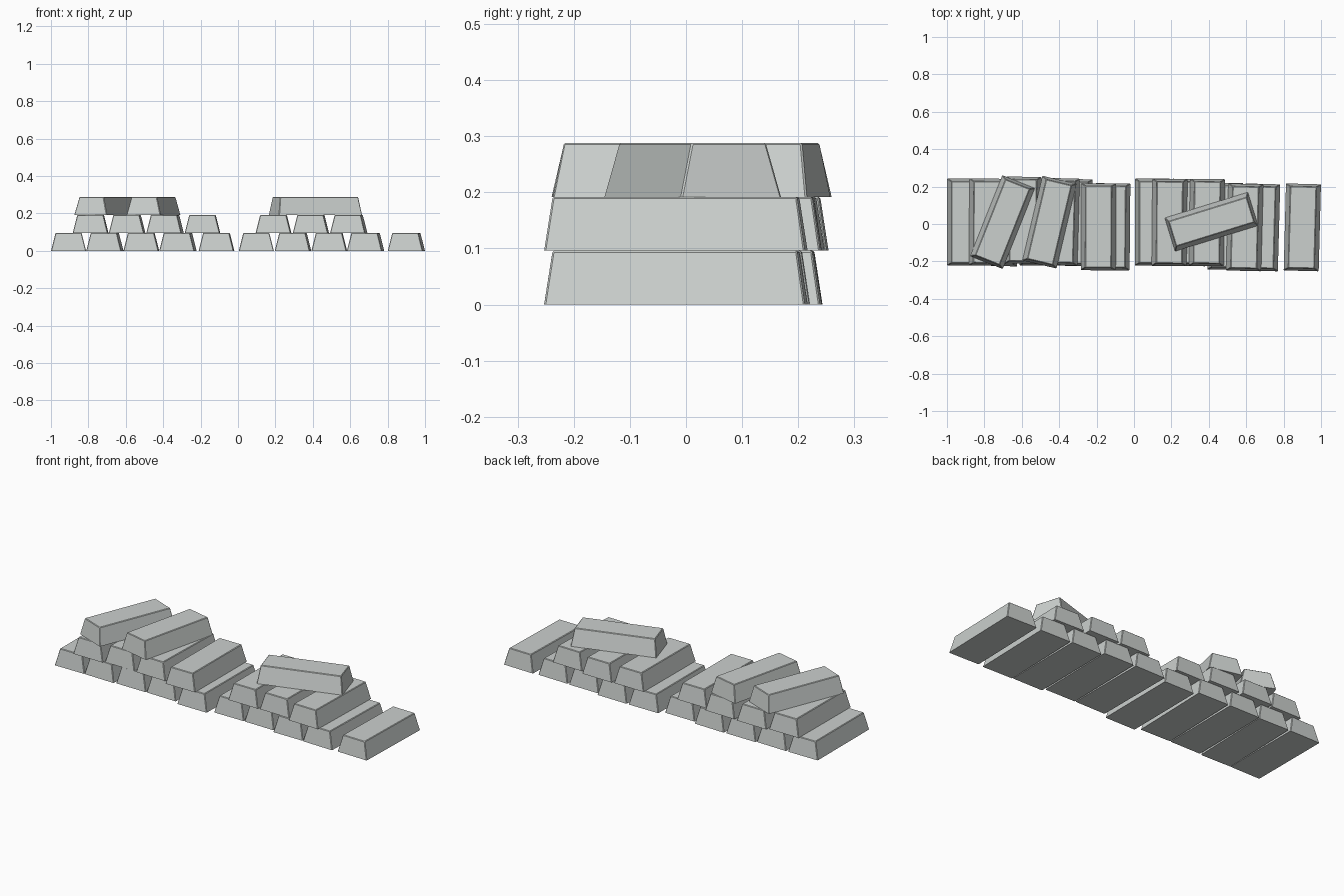
import bpy, bmesh, math

cube = bpy.data.objects.get("Cube")
if cube:
    bpy.data.objects.remove(cube, do_unlink=True)

# Bar proportions
WIDTH, LENGTH, HEIGHT = 0.187, 0.465, 0.096
SIDE_INSET, END_INSET = 0.024, 0.0145

silver = bpy.data.materials.new("silver grey")
silver.use_nodes = True
colour = (0.60, 0.63, 0.615, 1)
silver.diffuse_color = colour
silver.node_tree.nodes["Principled BSDF"].inputs["Base Color"].default_value = colour


def make_bar_mesh():
    """Tapered ingot with softened upper and corner edges, base at z = 0."""
    bm = bmesh.new()
    bmesh.ops.create_cube(bm, size=1)
    for v in bm.verts:
        top = v.co.z > 0
        w = WIDTH - 2 * SIDE_INSET * top
        l = LENGTH - 2 * END_INSET * top
        v.co = (v.co.x * w, v.co.y * l, HEIGHT * top)
    edges = [e for e in bm.edges if max(v.co.z for v in e.verts) > 0]
    bmesh.ops.bevel(bm, geom=edges, offset=0.003, segments=1,
                    affect='EDGES', profile=0.5)
    mesh = bpy.data.meshes.new("bar")
    bm.to_mesh(mesh)
    bm.free()
    mesh.materials.append(silver)
    return mesh


bar_mesh = make_bar_mesh()


def place_row(name, level, bars):
    """Each bar is (x, y, turn in degrees)."""
    for i, (x, y, turn) in enumerate(bars, 1):
        ob = bpy.data.objects.new(f"{name}_bar_{i}", bar_mesh)
        ob.location = (x, y, level * HEIGHT)
        ob.rotation_euler.z = math.radians(turn)
        bpy.context.collection.objects.link(ob)


# Bottom course
place_row("bottom", 0, [
    (-0.906, 0.01, 0), (-0.712, 0.008, -1.5), (-0.517, 0.01, -0.5),
    (-0.321, 0.008, -1.6), (-0.115, -0.015, -0.5), (0.098, 0.01, 0),
    (0.294, 0.008, -1), (0.488, -0.012, -0.5), (0.682, -0.018, -1.6),
    (0.9, -0.018, -1.5)])

# Middle course, straddling the joints
place_row("middle", 1, [
    (-0.788, 0.01, -0.5), (-0.593, 0.02, -1), (-0.39, 0.012, -1.6),
    (-0.19, -0.015, -0.3), (0.19, 0.008, -0.5), (0.39, 0.008, -0.8),
    (0.592, -0.018, -1.5)])

# Loose bars on top
place_row("top", 2, [
    (-0.703, 0.01, -21.7), (-0.452, 0.01, -13.3), (0.414, 0.012, -72.8)])
